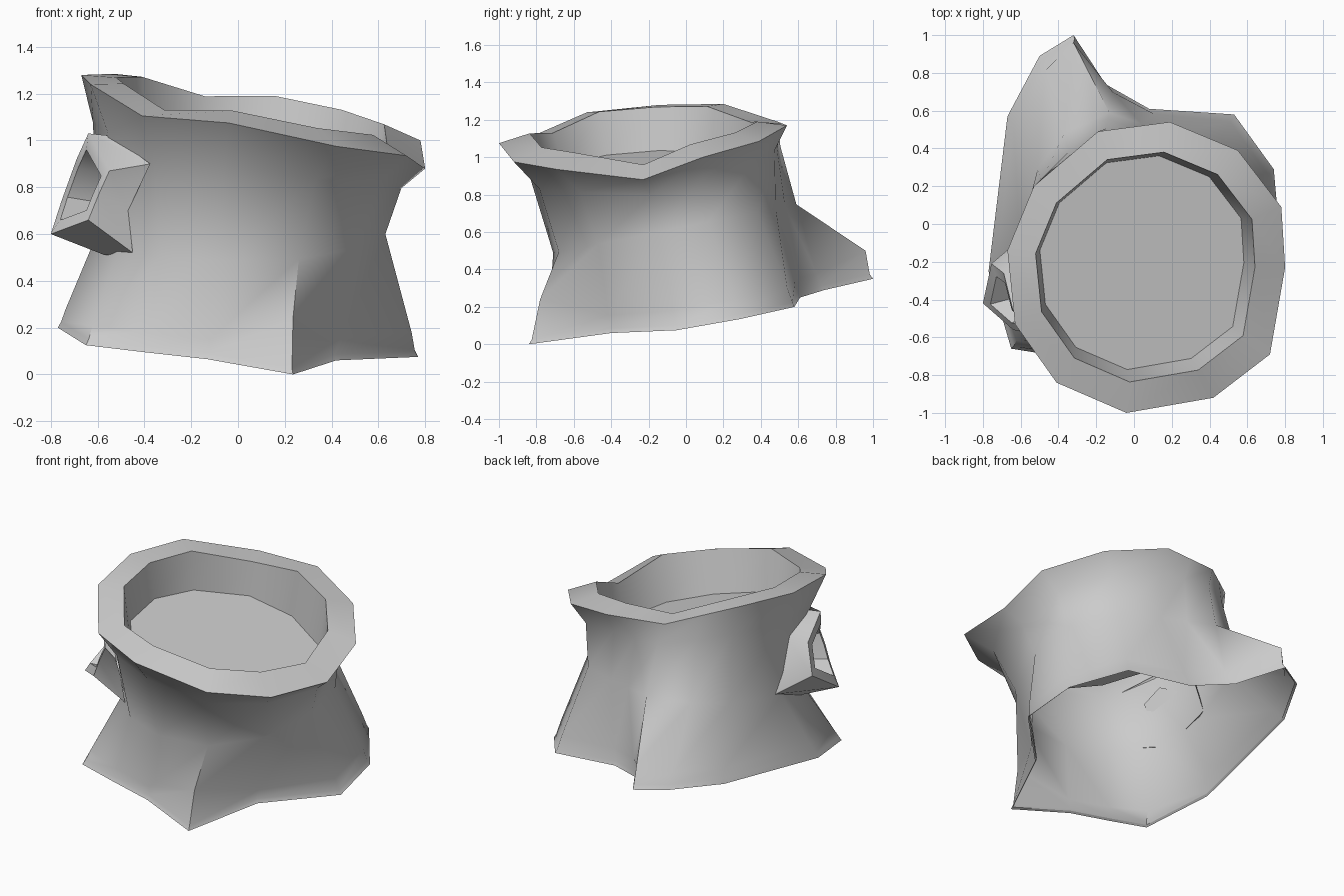
import bpy
import math
from mathutils import Vector

cube = bpy.data.objects.get("Cube")
if cube:
    bpy.data.objects.remove(cube, do_unlink=True)

# One plain grey for the whole model
grey = bpy.data.materials.new("plain_grey")
grey.use_nodes = True
colour = (0.6, 0.6, 0.6, 1)
grey.diffuse_color = colour
for node in grey.node_tree.nodes:
    if node.type == "BSDF_PRINCIPLED":
        node.inputs["Base Color"].default_value = colour


def loft(name, rings, cap=False):
    """Join closed rings of equal length into one surface, optionally capping the last."""
    count = len(rings[0])
    verts = [point for ring in rings for point in ring]
    faces = []
    for level in range(len(rings) - 1):
        low, high = level * count, (level + 1) * count
        for i in range(count):
            j = (i + 1) % count
            faces.append((low + i, low + j, high + j, high + i))
    if cap:
        faces.append(tuple(range(len(verts) - count, len(verts))))
    mesh = bpy.data.meshes.new(name)
    mesh.from_pydata(verts, [], faces)
    mesh.materials.append(grey)
    obj = bpy.data.objects.new(name, mesh)
    bpy.context.collection.objects.link(obj)
    bpy.ops.object.select_all(action="DESELECT")
    obj.select_set(True)
    bpy.context.view_layer.objects.active = obj
    bpy.ops.object.shade_smooth_by_angle(angle=math.radians(50))
    return obj


def points(*coords):
    return [Vector(c) for c in coords]


def scaled(point, centre, factor, lift=0.0):
    """Move a point towards a vertical axis and raise it."""
    x = centre[0] + (point.x - centre[0]) * factor
    y = centre[1] + (point.y - centre[1]) * factor
    return Vector((x, y, point.z + lift))


# Irregular outer rim, anticlockwise from the front
rim = points(
    (-.04, -1, 1.075), (.42, -.92, .975), (.72, -.69, .935), (.8, -.23, .88),
    (.78, .09, 1), (.55, .39, 1.085), (.19, .54, 1.17), (-.19, .49, 1.19),
    (-.53, .2, 1.285), (-.67, -.14, 1.28), (-.63, -.53, 1.24), (-.41, -.84, 1.105))

# Extra columns above the big root
rim.insert(8, (rim[7] + rim[8]) / 2)
rim.insert(7, (rim[6] + rim[7]) / 2)

# Narrow, nearly round waist, which rises towards the back
waist = [Vector((x, y, .63 + .2 * y)) for x, y in (
    (-.08, -.71), (.26, -.68), (.51, -.47), (.63, -.15), (.61, .12), (.43, .385),
    (.2, .48), (.04, .53), (-.13, .59), (-.37, .48), (-.51, .29), (-.6, -.12),
    (-.51, -.44), (-.33, -.63))]

# Uneven foot with root points at the front and back
foot = points(
    (-.13, -.74, .065), (.235, -.84, 0), (.42, -.4, .06), (.77, -.05, .075),
    (.74, .29, .135), (.53, .58, .2), (.08, .61, .25), (-.15, .74, .29),
    (-.32, 1, .35), (-.5, .89, .355), (-.67, .57, .317), (-.77, -.25, .2),
    (-.65, -.66, .125), (-.4, -.7, .095))

# Ankle ring, with the two root ridges placed by hand
ankle = [w.lerp(f, .8) for w, f in zip(waist, foot)]
ankle[1] = Vector((.235, -.78, .24))
ankle[8] = Vector((-.32, .96, .5))

# Neck ring, drawn in more at the back
neck = []
for r, w in zip(rim, waist):
    p = r.lerp(w, .52)
    p.z = r.z + (w.z - r.z) * .3
    neck.append(scaled(p, (.04, -.2), .98 if w.y < 0 else .95))

# Thin flared edge at the foot, inner rim edge and bottom of the hollow
lip = [scaled(p, (0, 0), .985, .01) for p in foot]
flare = [scaled(p, (0, 0), .982, .025) for p in foot]
inner = [scaled(p, (.04, -.22), .79, .025 + .06 * p.x - .03 * p.y) for p in rim]
floor = []
for p in inner:
    q = scaled(p, (-.2, .1), .93)
    q.z = .89 - .26 * (q.x - .05) + .06 * (q.y + .2)
    floor.append(q)

loft("stump_shell", [lip, foot, flare, ankle, waist, neck, rim])
loft("rim_and_hollow", [rim, inner, floor], cap=True)

# Cut branch stub: flared base, uneven end and a deep recess
base = points(
    (-.54, -.45, 1.02), (-.57, -.18, .98), (-.59, -.07, .63), (-.57, -.36, .51),
    (-.45, -.51, .52), (-.47, -.53, .7), (-.375, -.715, .9))
end = points(
    (-.64, -.46, 1.03), (-.69, -.26, .92), (-.755, -.21, .74), (-.8, -.42, .6),
    (-.64, -.56, .66), (-.595, -.57, .77), (-.55, -.57, .87))
middle = sum(end, Vector()) / len(end)
inward = Vector((.1, .03, -.02))
mouth = [p.lerp(middle, .3) for p in end]
recess = [p.lerp(middle, .35) + inward for p in end]
loft("branch_stub", [base, end, mouth, recess], cap=True)
